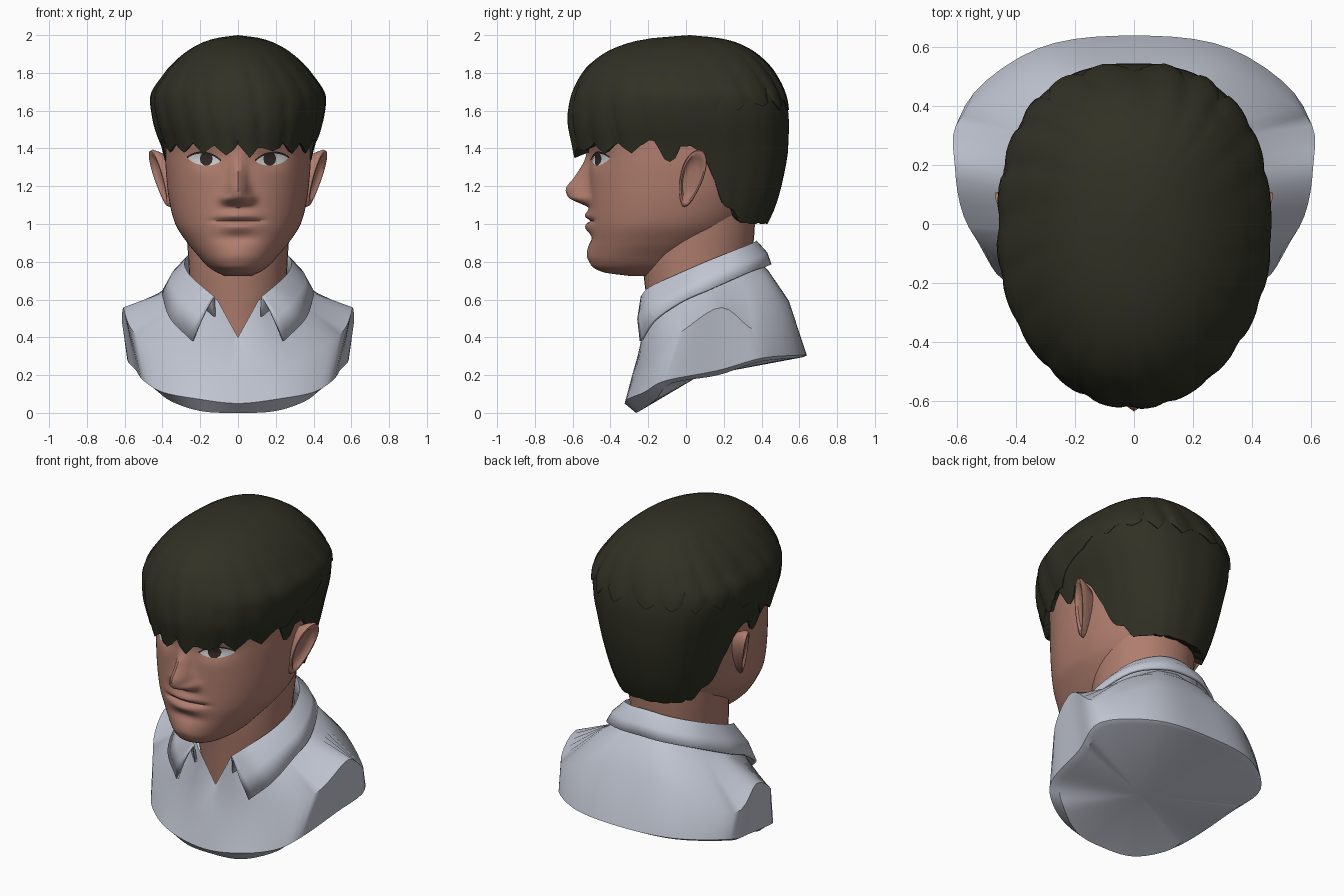
import bpy, bmesh, math, random
from mathutils import Vector

if "Cube" in bpy.data.objects:
    bpy.data.objects.remove(bpy.data.objects["Cube"])

random.seed(4)


def material(name, rgb):
    m = bpy.data.materials.new(name)
    m.diffuse_color = (*rgb, 1)
    m.use_nodes = True
    m.node_tree.nodes["Principled BSDF"].inputs["Base Color"].default_value = m.diffuse_color
    return m


SKIN = material("skin", (0.43, 0.205, 0.155))
HAIR = material("dark_hair", (0.030, 0.030, 0.018))
SHIRT = material("pale_shirt", (0.53, 0.56, 0.64))
WHITE = material("eye_white", (0.62, 0.62, 0.62))
DARK = material("dark_iris", (0.03, 0.022, 0.02))


def loft(name, rings, mat, closed=True, caps=(False, False), mirror=False, angle=40, thick=0):
    """Skin a list of equal-length rings into one object."""
    bm = bmesh.new()
    rows = [[bm.verts.new(p) for p in r] for r in rings]
    n = len(rows[0])
    for a, b in zip(rows, rows[1:]):
        for i in range(n if closed else n - 1):
            j = (i + 1) % n
            bm.faces.new((a[i], a[j], b[j], b[i]))
    if caps[0]:
        bm.faces.new(rows[0])
    if caps[1]:
        bm.faces.new(rows[-1])
    bmesh.ops.remove_doubles(bm, verts=bm.verts, dist=0.0004)
    bmesh.ops.recalc_face_normals(bm, faces=bm.faces)
    me = bpy.data.meshes.new(name)
    bm.to_mesh(me)
    bm.free()
    me.materials.append(mat)
    me.shade_smooth()
    me.set_sharp_from_angle(angle=math.radians(angle))
    ob = bpy.data.objects.new(name, me)
    bpy.context.collection.objects.link(ob)
    if mirror:
        ob.modifiers.new("mirror", "MIRROR")
    if thick:
        s = ob.modifiers.new("thickness", "SOLIDIFY")
        s.thickness, s.offset = thick, 0
    return ob


def curve(tab, z):
    """Smooth, overshoot-free interpolation of table rows (key, values...)."""
    z = min(max(z, tab[0][0]), tab[-1][0])
    i = 0
    while i < len(tab) - 2 and z > tab[i + 1][0]:
        i += 1
    h = tab[i + 1][0] - tab[i][0]
    t = (z - tab[i][0]) / h
    out = []
    for c in range(1, len(tab[0])):
        def sec(k):
            k = min(max(k, 0), len(tab) - 2)
            return (tab[k + 1][c] - tab[k][c]) / (tab[k + 1][0] - tab[k][0])

        def slope(k):
            a, b = sec(k - 1), sec(k)
            return 0 if a * b <= 0 else 2 * a * b / (a + b)
        out.append((2*t**3 - 3*t*t + 1) * tab[i][c] + (3*t*t - 2*t**3) * tab[i + 1][c]
                   + h * ((t**3 - 2*t*t + t) * slope(i) + (t**3 - t*t) * slope(i + 1)))
    return out


def spline(pts, n=5, straight=False):
    """Curve through half-ring points, symmetric where it meets x = 0."""
    p = [Vector(q) for q in pts]

    def ghost(a, b):
        return Vector((-b.x, b.y, b.z)) if abs(a.x) < 1e-6 else 2 * a - b
    g = [ghost(p[0], p[1])] + p + [ghost(p[-1], p[-2])]
    out = []
    for i in range(len(p) - 1):
        a, b, c, d = g[i:i + 4]
        for k in range(n):
            t = k / n
            if straight:
                out.append(b.lerp(c, t))
            else:
                out.append(0.5 * (2*b + (c - a)*t + (2*a - 5*b + 4*c - d)*t*t + (3*b - a - 3*c + d)*t**3))
    return out + [p[-1]]


def spow(v, e):
    return math.copysign(abs(v) ** e, v)


def bump(v, s):
    return math.exp(-(v / s) ** 2)


# Head: height, front, back, half width
HEAD = [(.725, -.30, -.10, .07), (.745, -.44, 0, .115), (.78, -.50, .05, .165), (.83, -.515, .10, .21),
        (.90, -.515, .20, .268), (1.0, -.515, .30, .332), (1.1, -.515, .36, .36), (1.2, -.515, .40, .375),
        (1.35, -.515, .43, .385), (1.5, -.53, .44, .385), (1.7, -.45, .38, .33), (1.85, -.25, .25, .18)]
NOSE = [(1.09, 0, .06), (1.115, .06, .06), (1.14, .107, .058), (1.18, .122, .052),
        (1.25, .075, .040), (1.34, .022, .036), (1.42, 0, .05)]
N = 2.2


def features(x, z):
    """How far the face stands forward at a point."""
    x = abs(x)
    amp, w = curve(NOSE, z)
    d = amp * math.exp(-(x / w) ** 2.4)
    d += .03 * bump(x - .065, .028) * bump(z - 1.135, .026)                    # nostril wings
    d -= .022 * bump(x - .17, .085) * bump(z - 1.345, .05)                     # eye sockets
    d += .020 * bump(x, .095) * (bump(z - 1.045, .022) + bump(z - .985, .026))  # lips
    d -= .020 * math.exp(-(x / .135) ** 6) * bump(z - 1.017, .009)             # mouth line
    d -= .016 * bump(x, .10) * bump(z - .925, .028)                            # under lower lip
    d += .010 * bump(x, .08) * bump(z - .84, .04)                              # chin
    return d


def face_y(x, z):
    f, b, w = curve(HEAD, z)
    return (f + b) / 2 - (b - f) / 2 * max(0, 1 - abs(x / w) ** N) ** (1 / N) - features(x, z)


levels = [.725 + .005 * i for i in range(11)] + [.785 + .01 * i for i in range(64)] + [1.45 + .05 * i for i in range(9)]
rings = []
for z in levels:
    f, b, w = curve(HEAD, z)
    ring = []
    for i in range(128):
        a = math.tau * i / 128
        x = w * spow(math.sin(a), 2 / N)
        y = (f + b) / 2 - (b - f) / 2 * spow(math.cos(a), 2 / N)
        if math.cos(a) > 0:
            y -= features(x, z)
        ring.append((x, y, z))
    rings.append(ring)
loft("head", rings, SKIN, caps=(True, True), angle=60)

# Neck
NECK = [(.35, -.19, .2, .18), (.55, -.205, .28, .23), (.65, -.215, .31, .255), (.8, -.23, .345, .262),
        (1.0, -.2, .365, .275), (1.2, -.1, .37, .28)]
rings = []
for k in range(15):
    z = .35 + .85 * k / 14
    f, b, w = curve(NECK, z)
    rings.append([(w * math.sin(math.tau * i / 40), (f + b) / 2 - (b - f) / 2 * math.cos(math.tau * i / 40), z)
                  for i in range(40)])
loft("neck", rings, SKIN, caps=(True, True))

# Ears: a dished oval leaning outwards
rings = []
for s, depth in ((.72, -.9), (.92, .1), (1, .7), (.96, 1), (.84, 1.02), (.72, .7), (.4, .5), (.02, .55)):
    ring = []
    for i in range(28):
        a = math.tau * i / 28
        dz = .152 * s * math.sin(a)
        y = .03 + .078 * s * (.8 + .2 * math.sin(a)) * math.cos(a) + .25 * dz
        ring.append((.37 + .05 * depth + .4 * (y - .03) + .2 * dz, y, 1.242 + dz))
    rings.append(ring)
loft("ear", rings, SKIN, caps=(True, True), mirror=True, angle=50)


# Eyes: thin plates following the face
def plate(name, cx, half, lo, hi, lift, mat):
    rows = []
    for j in range(5):
        row = []
        for i in range(17):
            t = -1 + i / 8
            x = cx + half * t
            z = lo(x) + (hi(x) - lo(x)) * j / 4
            row.append((x, face_y(x, z) - lift, z))
        rows.append(row)
    loft(name, rows, mat, closed=False, mirror=True)


def lid(x, h):
    t = (x - .18) / .086
    return 1.34 + .008 * t + h * max(0, 1 - t * t) ** .8


def iris(x, s):
    return 1.345 + s * .036 * math.sqrt(max(0, 1 - ((x - .168) / .034) ** 2))


plate("eye_white", .18, .086, lambda x: lid(x, -.03), lambda x: lid(x, .034), .004, WHITE)
plate("iris", .168, .034, lambda x: max(iris(x, -1), lid(x, -.03)), lambda x: min(iris(x, 1), lid(x, .034)), .007, DARK)
plate("upper_lash", .18, .09, lambda x: lid(x, .032), lambda x: lid(x, .034) + .009, .009, DARK)

# Hair: envelope by height, hem height by position from front (-1) to back (1)
ENV = [(1.0, -.5, .44, .30), (1.1, -.55, .485, .335), (1.25, -.58, .525, .375), (1.4, -.605, .55, .41),
       (1.55, -.63, .555, .455), (1.66, -.615, .54, .468), (1.8, -.55, .475, .39), (1.9, -.44, .38, .29),
       (1.96, -.30, .27, .19), (1.985, -.17, .17, .11), (2.0, .02, .02, 0)]
UNDER_HEM = [(-1, 1.44), (-.6, 1.43), (-.36, 1.42), (-.25, 1.45), (-.17, 1.35), (-.07, 1.33), (-.02, 1.39),
             (.1, 1.41), (.2, 1.38), (.3, 1.26), (.42, 1.13), (.58, 1.06), (.75, 1.0), (1, 1.0)]
MOP_HEM = [(-1, 1.385), (-.85, 1.40), (-.6, 1.40), (-.36, 1.41), (-.2, 1.45), (0, 1.51), (.3, 1.60),
           (.6, 1.63), (1, 1.64)]


def hair(name, hem, scale, locks, tooth, groove, swirl):
    segs, steps = 120, 22
    jitter = [random.uniform(.3, 1.2) for _ in range(locks)]
    rows = [[] for _ in range(steps + 3)]
    for i in range(segs):
        a = math.tau * i / segs
        e = 2 if math.cos(a) > 0 else 2.5
        ux, uy = spow(math.sin(a), 2 / e), -spow(math.cos(a), 2 / e)
        q = (i / segs * locks) % locks
        edge = curve(hem, uy)[0] + tooth * jitter[int(q)] * (abs(2 * (q % 1) - 1) - .5) * 2
        edge = max(edge, 1.0)
        for k in range(steps + 3):
            s = min(k / steps, 1)
            z = 2 - (2 - edge) * s ** 1.5
            f, b, w = curve(ENV, z)
            qs = (q + swirl * (1 - s)) % locks
            r = scale * (1 - groove * s * jitter[int(qs)] * abs(2 * (qs % 1) - 1) ** 3)
            inward = max(0, k - steps)
            r *= 1 - .13 * inward
            rows[k].append((w * r * ux, (f + b) / 2 + (b - f) / 2 * r * uy,
                            (z + .03 * inward) if scale == 1 else z - .02 * (1 - s) + .03 * inward))
    loft(name, rows, HAIR, angle=35)


hair("hair_under", UNDER_HEM, .985, 24, .012, .008, 0)
hair("hair_mop", MOP_HEM, 1, 20, .034, .035, .8)

# Shirt body: half rings from the neck opening down to the base
opening = [(0, -.215, .40), (.11, -.225, .60), (.2, -.14, .62), (.265, 0, .68), (.275, .12, .72),
           (.23, .26, .77), (.12, .35, .81), (0, .37, .82)]
chest = [(0, -.245, .34), (.15, -.225, .42), (.3, -.14, .52), (.375, 0, .575), (.40, .15, .635),
         (.33, .33, .69), (.17, .42, .74), (0, .435, .755)]
shoulder = [(0, -.285, .2), (.22, -.24, .25), (.42, -.15, .33), (.562, -.01, .44), (.608, .19, .558),
            (.582, .37, .44), (.30, .53, .56), (0, .54, .60)]
rim = [(0, -.325, .05), (.22, -.305, .075), (.40, -.22, .11), (.50, -.11, .17), (.54, .17, .225),
       (.575, .40, .29), (.33, .595, .305), (0, .64, .305)]
base = [(0, -.265, 0), (.2, -.245, .01), (.37, -.16, .07), (.46, -.08, .155), (.5, .17, .20),
        (.55, .385, .27), (.32, .575, .29), (0, .62, .295)]
rings = [spline(opening, straight=True)] + [spline(r) for r in (chest, shoulder, rim, base)]
rings.append([(0, .06, .19)] * len(rings[0]))
loft("shirt_body", rings, SHIRT, closed=False, mirror=True, angle=38)

# Folded collar with pointed front wings
fold = [(.13, -.24, .61), (.19, -.19, .66), (.26, -.05, .725), (.285, .1, .79), (.24, .25, .85),
        (.13, .35, .89), (0, .375, .905)]
fall = [(.24, -.238, .38), (.35, -.165, .49), (.388, -.02, .59), (.388, .13, .655), (.30, .325, .74),
        (.15, .425, .775), (0, .445, .785)]
stand = [(x * .94, y * .95, z - .10) for x, y, z in fold]
middle = []
for p, q in zip(fold, fall):
    m = (Vector(p) + Vector(q)) / 2
    middle.append(m + Vector((m.x, m.y - .1, 0)).normalized() * .014)
loft("collar", [spline(r) for r in (stand, fold, middle, fall)], SHIRT, closed=False, mirror=True,
     angle=50, thick=.016)
